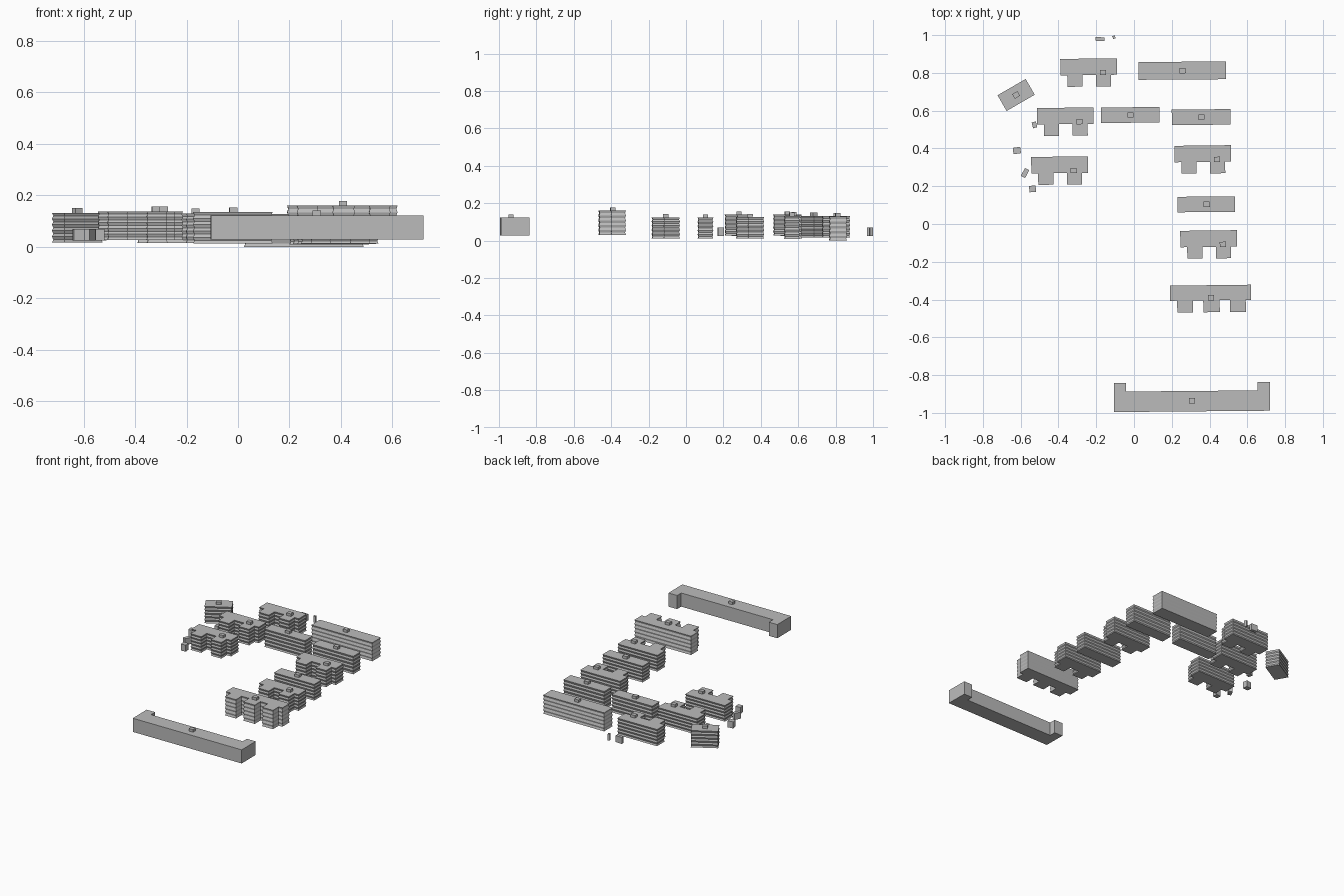
import bpy
import bmesh
import math
from mathutils import Vector, Matrix

if "Cube" in bpy.data.objects:
    bpy.data.objects.remove(bpy.data.objects["Cube"], do_unlink=True)

grey = bpy.data.materials.new("concrete grey")
grey.use_nodes = True
color = (0.5, 0.5, 0.5, 1)
grey.diffuse_color = color
grey.node_tree.nodes["Principled BSDF"].inputs["Base Color"].default_value = color


def offset(points, d):
    """Shift every edge of a counter-clockwise outline inwards by d."""
    out = []
    for i, p in enumerate(points):
        a = (p - points[i - 1]).normalized()
        b = (points[(i + 1) % len(points)] - p).normalized()
        na, nb = Vector((-a.y, a.x)), Vector((-b.y, b.x))
        out.append(p + (na + nb) * d / (1 + na.dot(nb)))
    return out


def prism(name, outline, z0, z1, floors=1, ripple=0.0):
    """Extrude an outline; walls ripple in at every floor line."""
    bm = bmesh.new()
    steps = 2 * floors if ripple else 1
    rings = []
    for i in range(steps + 1):
        ring = offset(outline, ripple if i % 2 else 0)
        z = z0 + (z1 - z0) * i / steps
        rings.append([bm.verts.new((p.x, p.y, z)) for p in ring])
    for low, high in zip(rings, rings[1:]):
        for i in range(len(low)):
            bm.faces.new((low[i - 1], low[i], high[i], high[i - 1]))
    bm.faces.new(rings[0][::-1])
    bm.faces.new(rings[-1])
    bmesh.ops.recalc_face_normals(bm, faces=bm.faces)
    mesh = bpy.data.meshes.new(name)
    bm.to_mesh(mesh)
    bm.free()
    mesh.materials.append(grey)
    obj = bpy.data.objects.new(name, mesh)
    bpy.context.collection.objects.link(obj)
    return obj


def placed(points, x, y, degrees):
    turn = Matrix.Rotation(math.radians(degrees), 2)
    return [turn @ Vector(p) + Vector((x, y)) for p in points]


def comb(w, d, teeth=(), reach=0.0):
    """Rectangle with front wings given as (start, end) from its left end."""
    pts = [(-w / 2, -d / 2)]
    for a, b in teeth:
        a, b = a - w / 2, b - w / 2
        pts += [(a, -d / 2), (a, -d / 2 - reach), (b, -d / 2 - reach), (b, -d / 2)]
    return pts + [(w / 2, -d / 2), (w / 2, d / 2), (-w / 2, d / 2)]


def building(name, shape, x, y, z0, z1, hut, angle=0.7, ripple=0.004):
    prism(name, placed(shape, x, y, angle), z0, z1, 5, ripple)
    prism(name + "_roof_hut", placed(comb(0.032, 0.028), *hut, angle),
          z1 - 0.002, z1 + 0.018)


# Two-winged apartment blocks
two_wings = comb(0.3, 0.087, ((0.036, 0.116), (0.188, 0.268)), 0.061)
for i, (x, y, z0, z1) in enumerate((
        (0.395, -0.078, 0.012, 0.124), (0.364, 0.372, 0.01, 0.125),
        (-0.24, 0.832, 0.015, 0.13), (-0.364, 0.572, 0.027, 0.138),
        (-0.394, 0.313, 0.027, 0.138))):
    building(f"winged_block_{i + 1}", two_wings, x, y, z0, z1, (x + 0.075, y - 0.03))

# Three-winged block
building("three_winged_block",
         comb(0.428, 0.08, ((0.037, 0.12), (0.175, 0.262), (0.317, 0.4)), 0.063),
         0.405, -0.364, 0.03, 0.16, (0.408, -0.391))

# Straight blocks
for i, (x, y, w, d, z0, z1) in enumerate((
        (0.383, 0.104, 0.305, 0.082, 0.01, 0.122),
        (0.355, 0.566, 0.31, 0.082, 0.008, 0.132),
        (0.256, 0.812, 0.463, 0.094, 0.0, 0.128),
        (-0.02, 0.577, 0.308, 0.082, 0.012, 0.135))):
    building(f"straight_block_{i + 1}", comb(w, d), x, y, z0, z1, (x + 0.002, y), 0.4)

# Turned block
building("turned_block", comb(0.172, 0.096), -0.624, 0.683, 0.016, 0.132,
         (-0.624, 0.683), 30)

# Long block with rear end wings (comb turned around)
building("long_block", comb(0.826, 0.108, ((0, 0.066), (0.762, 0.826)), 0.045),
         0.307, -0.938, 0.028, 0.122, (0.306, -0.936), 180.5, 0)

# Small sheds
for i, (x, y, w, d, angle) in enumerate((
        (-0.527, 0.525, 0.023, 0.032, 15), (-0.62, 0.389, 0.04, 0.034, 8),
        (-0.577, 0.27, 0.025, 0.047, -27), (-0.537, 0.186, 0.035, 0.034, 5),
        (-0.18, 0.979, 0.048, 0.02, -3), (-0.106, 0.989, 0.014, 0.016, 20))):
    prism(f"shed_{i + 1}", placed(comb(w, d), x, y, angle), 0.025, 0.07)
